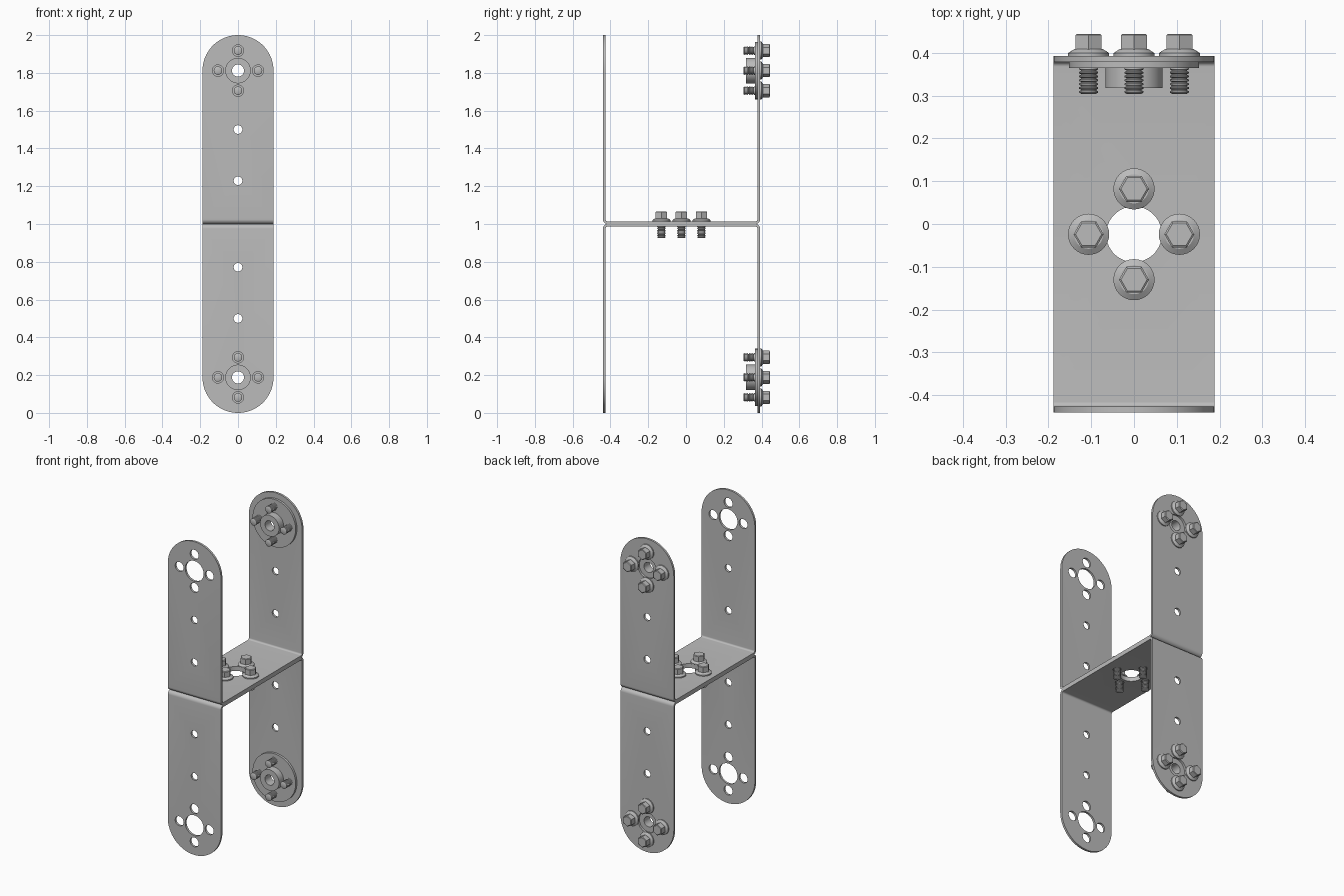
import bpy, bmesh, math
from mathutils import Matrix, Vector

if "Cube" in bpy.data.objects:
    bpy.data.objects.remove(bpy.data.objects["Cube"])

steel = bpy.data.materials.new("grey steel")
steel.use_nodes = True
GREY = (0.5, 0.5, 0.5, 1)
steel.diffuse_color = GREY
steel.node_tree.nodes["Principled BSDF"].inputs["Base Color"].default_value = GREY

# Shared sizes
HALF_W, SHEET, BEND = 0.188, 0.014, 0.025
MID_Y, HALF_Y = -0.024, 0.416
END_H = 1 - HALF_W            # height of the rounded end centre above the web
RING = 0.106                  # bolt circle radius
AROUND = [(RING, 0), (0, RING), (-RING, 0), (0, -RING)]
BACK = MID_Y + HALF_Y
TO_BACK = Matrix(((0, 1, 0), (0, 0, 1), (1, 0, 0))).to_4x4()   # local z to +y, local x to +z


def finish(name, bm):
    bmesh.ops.remove_doubles(bm, verts=bm.verts, dist=1e-5)
    bmesh.ops.recalc_face_normals(bm, faces=bm.faces)
    mesh = bpy.data.meshes.new(name)
    bm.to_mesh(mesh)
    bm.free()
    mesh.materials.append(steel)
    ob = bpy.data.objects.new(name, mesh)
    bpy.context.collection.objects.link(ob)
    return ob


def smooth(ob):
    bpy.ops.object.select_all(action='DESELECT')
    ob.select_set(True)
    bpy.context.view_layer.objects.active = ob
    bpy.ops.object.shade_smooth_by_angle(angle=math.radians(32))


def arc(cx, cy, r, a0, a1, n=8):
    angles = [math.radians(a0 + (a1 - a0) * i / n) for i in range(n + 1)]
    return [(cx + r * math.cos(a), cy + r * math.sin(a)) for a in angles]


def prism(bm, points, depth):
    face = bm.faces.new([bm.verts.new(p) for p in points])
    new = bmesh.ops.extrude_face_region(bm, geom=[face])["geom"]
    bmesh.ops.translate(bm, vec=depth, verts=[v for v in new if isinstance(v, bmesh.types.BMVert)])


def lathe(bm, profile, n):
    rings = [[bm.verts.new((r * math.cos(math.tau * i / n), r * math.sin(math.tau * i / n), z))
              for i in range(n)] for r, z in profile]
    for a, b in zip(rings, rings[1:]):
        for i in range(n):
            j = (i + 1) % n
            bm.faces.new((a[i], a[j], b[j], b[i]))
    bmesh.ops.remove_doubles(bm, verts=bm.verts, dist=1e-6)


def boolean(ob, cutter, operation):
    cutter.hide_render = True
    mod = ob.modifiers.new(operation.lower(), 'BOOLEAN')
    mod.operation, mod.object, mod.solver = operation, cutter, 'EXACT'
    bpy.context.view_layer.objects.active = ob
    bpy.ops.object.modifier_apply(modifier=mod.name)
    bpy.data.objects.remove(cutter)


def channel(name, s):
    # Bent U sheet
    a, r, c = HALF_Y, BEND, HALF_Y - BEND
    section = [(-a, 1.02)] + arc(-c, r, r, 180, 270) + arc(c, r, r, 270, 360) + [(a, 1.02), (a - SHEET, 1.02)]
    section += arc(c, r, r - SHEET, 360, 270) + arc(-c, r, r - SHEET, 270, 180) + [(-a + SHEET, 1.02)]
    bm = bmesh.new()
    prism(bm, [(-0.2, MID_Y + y, 1 + s * h) for y, h in section], Vector((0.4, 0, 0)))
    ob = finish(name, bm)

    # Rounded arm outline
    bm = bmesh.new()
    outline = [(-HALF_W, -0.05), (HALF_W, -0.05)] + arc(0, END_H, HALF_W, 0, 180, 48)
    prism(bm, [(x, -0.6, 1 + s * h) for x, h in outline], Vector((0, 1.2, 0)))
    boolean(ob, finish("outline_cutter", bm), 'INTERSECT')

    # Holes through both arms, then through the web
    bm = bmesh.new()
    holes = [(0, END_H, 0.065), (0, 0.5, 0.023), (0, 0.229, 0.023)]
    holes += [(x, END_H + h, 0.03) for x, h in AROUND]
    for x, h, rad in holes:
        prism(bm, [(px, -0.6, 1 + s * ph) for px, ph in arc(x, h, rad, 0, 350, 35)], Vector((0, 1.2, 0)))
    for x, y, rad in [(0, 0, 0.065)] + [(x, y, 0.025) for x, y in AROUND]:
        prism(bm, [(px, py, 0.9) for px, py in arc(x, MID_Y + y, rad, 0, 350, 35)], Vector((0, 0, 0.2)))
    boolean(ob, finish("hole_cutter", bm), 'DIFFERENCE')
    smooth(ob)


channel("upper_channel", 1)
channel("lower_channel", -1)


def bolt_mesh():
    # Threaded shank and washer flange
    profile = [(0, -0.088), (0.017, -0.088)]
    pitch = 0.009
    for i in range(7):
        z = -0.085 + i * pitch
        profile += [(0.0225, z), (0.0225, z + 0.003), (0.018, z + 0.005), (0.018, z + 0.007)]
    profile += [(0.0225, -0.02), (0.0225, 0), (0.048, 0), (0.048, 0.007), (0.034, 0.016), (0, 0.016)]
    bm = bmesh.new()
    lathe(bm, profile, 32)
    # Hexagonal head
    lathe(bm, [(0, 0.012), (0.035, 0.012), (0.035, 0.049), (0.0305, 0.052), (0, 0.052)], 6)
    ob = finish("bolt", bm)
    smooth(ob)
    mesh = ob.data
    bpy.data.objects.remove(ob)
    return mesh


def hub_mesh():
    # Flanged disc with a bored boss
    profile = [(0.032, 0), (0.152, 0), (0.152, -0.014), (0.067, -0.014), (0.067, -0.06), (0.032, -0.06), (0.032, 0)]
    bm = bmesh.new()
    lathe(bm, profile, 64)
    ob = finish("hub", bm)
    smooth(ob)
    mesh = ob.data
    bpy.data.objects.remove(ob)
    return mesh


def place(name, mesh, matrix):
    ob = bpy.data.objects.new(name, mesh)
    ob.matrix_world = matrix
    bpy.context.collection.objects.link(ob)


bolt, hub = bolt_mesh(), hub_mesh()

# Web bolts
for x, y in AROUND:
    place("web_bolt", bolt, Matrix.Translation((x, MID_Y + y, 1 + SHEET)))

# Hubs and their bolts on the back arms
for level, z in (("upper", 1 + END_H), ("lower", 1 - END_H)):
    place(level + "_hub", hub, Matrix.Translation((0, BACK - SHEET, z)) @ TO_BACK)
    for x, h in AROUND:
        place(level + "_hub_bolt", bolt, Matrix.Translation((x, BACK, z + h)) @ TO_BACK)
